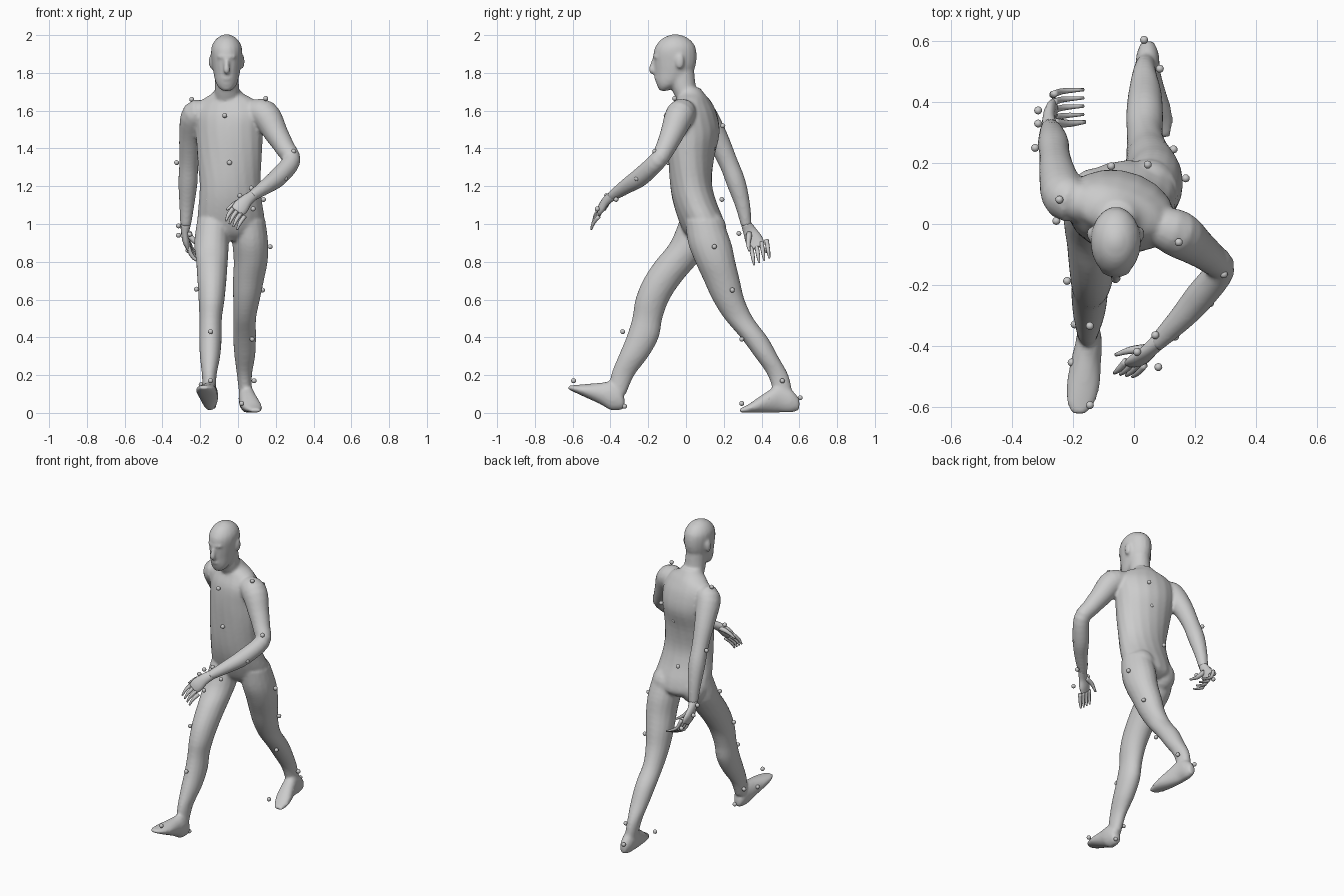
import bpy, bmesh, math
from mathutils import Vector, Matrix


def spline(rows, steps):
    # Catmull-Rom interpolation of whole section rows
    out = []
    for i in range(len(rows) - 1):
        p0, p1 = rows[max(i - 1, 0)], rows[i]
        p2, p3 = rows[i + 1], rows[min(i + 2, len(rows) - 1)]
        for s in range(steps):
            t = s / steps
            out.append([0.5 * (2 * b + (c - a) * t + (2 * a - 5 * b + 4 * c - d) * t * t
                               + (3 * b - a - 3 * c + d) * t ** 3)
                        for a, b, c, d in zip(p0, p1, p2, p3)])
    out.append(list(rows[-1]))
    return out


def loft(bm, rows, normal=None, ref=(1, 0, 0), sides=18, steps=4):
    # rows: x, y, z, half width, half depth, twist in degrees
    rows = spline([tuple(r) + (0,) * (6 - len(r)) for r in rows], steps)
    pts = [Vector(r[:3]) for r in rows]
    rings = []
    for i, r in enumerate(rows):
        n = Vector(normal) if normal else pts[min(i + 1, len(pts) - 1)] - pts[max(i - 1, 0)]
        n.normalize()
        u = Vector(ref) - n * n.dot(Vector(ref))
        u.normalize()
        u = Matrix.Rotation(math.radians(r[5]), 3, n) @ u
        v = n.cross(u)
        rings.append([bm.verts.new(pts[i] + u * r[3] * math.cos(a) + v * r[4] * math.sin(a))
                      for a in (2 * math.pi * k / sides for k in range(sides))])
    faces = [bm.faces.new(rings[0][::-1]), bm.faces.new(rings[-1])]
    for a, b in zip(rings, rings[1:]):
        for k in range(sides):
            j = (k + 1) % sides
            faces.append(bm.faces.new((a[k], a[j], b[j], b[k])))
    bmesh.ops.recalc_face_normals(bm, faces=faces)


def round_rows(rows):
    return [(x, y, z, r, r) for x, y, z, r in rows]


def blob(bm, centre, size):
    m = Matrix.Translation(centre) @ Matrix.Diagonal((*size, 1))
    bmesh.ops.create_uvsphere(bm, u_segments=16, v_segments=10, radius=1, matrix=m)


def finish(bm, name):
    me = bpy.data.meshes.new(name)
    for f in bm.faces:
        f.smooth = True
    bm.to_mesh(me)
    bm.free()
    ob = bpy.data.objects.new(name, me)
    bpy.context.collection.objects.link(ob)
    return ob


UP, BACK = (0, 0, 1), (0, 1, 0)
body = bmesh.new()

# Torso, twisted between hips and shoulders
loft(body, [(-.04, .10, .91, .07, .06, 10), (-.04, .10, .95, .17, .105, 10),
            (-.037, .08, 1.02, .18, .118, 8), (-.04, .045, 1.12, .168, .115, 4),
            (-.042, .026, 1.22, .162, .112, 0), (-.045, .028, 1.35, .172, .12, -8),
            (-.045, .042, 1.48, .182, .133, -15), (-.045, .04, 1.58, .185, .118, -17),
            (-.05, .04, 1.65, .15, .085, -17), (-.055, .03, 1.69, .085, .068, -10),
            (-.057, .015, 1.72, .06, .06, 0)], normal=UP)
# Buttocks
blob(body, (.05, .125, .97), (.09, .09, .10))
blob(body, (-.125, .095, .97), (.09, .09, .10))
# Neck and head
loft(body, [(-.055, .04, 1.62, .07, .07), (-.058, -.008, 1.71, .065, .066),
            (-.06, -.028, 1.81, .062, .072)], normal=UP)
loft(body, [(-.06, -.118, 1.705, .022, .022), (-.06, -.105, 1.725, .045, .045),
            (-.06, -.085, 1.755, .060, .076), (-.06, -.065, 1.80, .07, .10),
            (-.06, -.058, 1.85, .078, .112), (-.06, -.058, 1.91, .083, .114),
            (-.06, -.056, 1.95, .076, .10), (-.06, -.056, 1.985, .05, .065),
            (-.06, -.056, 2.004, .014, .016)], normal=UP)
# Nose, brow, lips and ears
loft(body, round_rows([(-.06, -.163, 1.89, .01), (-.06, -.176, 1.845, .013),
                       (-.06, -.181, 1.815, .017), (-.06, -.165, 1.80, .012)]))
blob(body, (-.06, -.156, 1.885), (.052, .02, .011))
blob(body, (-.06, -.155, 1.772), (.026, .014, .012))
for side in (-1, 1):
    blob(body, (-.06 + side * .083, -.032, 1.86), (.012, .023, .038))

# Arms: one swung forward, one swung back
loft(body, round_rows([(.06, 0, 1.59, .06), (.14, -.03, 1.58, .078), (.205, -.075, 1.475, .063),
                       (.25, -.11, 1.40, .053), (.283, -.15, 1.335, .049), (.215, -.24, 1.25, .05),
                       (.15, -.315, 1.20, .041), (.07, -.395, 1.145, .028)]), ref=(0, 0, 1))
loft(body, round_rows([(-.15, .07, 1.59, .06), (-.222, .085, 1.58, .076), (-.25, .16, 1.46, .062),
                       (-.26, .222, 1.33, .051), (-.265, .265, 1.22, .051),
                       (-.271, .30, 1.10, .04), (-.277, .32, .99, .028)]))
# Legs: horizontal sections
loft(body, [(-.13, .06, 1.03, .085, .09), (-.14, .025, .90, .092, .11), (-.138, -.05, .80, .084, .115),
            (-.138, -.125, .70, .077, .104), (-.14, -.178, .60, .069, .09),
            (-.145, -.205, .50, .06, .08), (-.146, -.23, .40, .06, .086),
            (-.148, -.278, .30, .054, .08), (-.152, -.335, .20, .039, .062),
            (-.152, -.362, .10, .034, .045)], normal=UP)
loft(body, [(.055, .095, 1.02, .09, .10), (.065, .125, .90, .095, .115), (.067, .155, .80, .09, .107),
            (.055, .19, .70, .082, .096), (.045, .225, .60, .071, .085),
            (.036, .28, .50, .06, .077), (.035, .36, .40, .061, .072),
            (.036, .425, .30, .055, .062), (.034, .487, .20, .04, .055),
            (.04, .515, .10, .034, .05)], normal=UP)
# Feet: heel to toe
loft(body, [(-.145, -.325, .05, .02, .025), (-.147, -.35, .075, .037, .06),
            (-.15, -.40, .09, .045, .075), (-.158, -.45, .102, .05, .058),
            (-.167, -.53, .117, .055, .036), (-.175, -.59, .128, .045, .019),
            (-.18, -.625, .135, .022, .008)], normal=BACK)
loft(body, [(.045, .60, .045, .02, .03), (.045, .56, .062, .036, .06), (.045, .50, .077, .042, .076),
            (.055, .44, .06, .048, .06), (.07, .38, .04, .052, .04),
            (.083, .33, .023, .045, .022), (.093, .285, .012, .025, .011)], normal=BACK)

# Fuse the parts into one skin
skin = finish(body, "body")
remesh = skin.modifiers.new("fuse", 'REMESH')
remesh.mode = 'VOXEL'
remesh.voxel_size = .009
remesh.use_smooth_shade = True
soften = skin.modifiers.new("soften", 'SMOOTH')
soften.factor, soften.iterations = .5, 5


# Hands: palm, four fingers, thumb
def hand(name, palm, ref, base, mid, tip, step, thumb):
    bm = bmesh.new()
    loft(bm, palm, ref=ref, sides=12)
    for i in range(4):
        chain = [Vector(p) + Vector(step) * i for p in (base, mid, tip)]
        loft(bm, [(*p, r, r) for p, r in zip(chain, (.012, .010, .005))], ref=ref, sides=8, steps=3)
    loft(bm, round_rows(thumb), ref=ref, sides=8, steps=3)
    finish(bm, name)


hand("forward_hand",
     [(.085, -.38, 1.155, .028, .026), (.045, -.42, 1.125, .034, .021),
      (.015, -.445, 1.09, .042, .019), (-.005, -.46, 1.065, .036, .012)], (.7, -.1, -.7),
     (-.025, -.45, 1.085), (-.05, -.478, 1.05), (-.065, -.49, 1.015), (.02, -.004, -.015),
     [(.035, -.41, 1.125, .016), (-.015, -.415, 1.11, .012), (-.06, -.43, 1.075, .006)])
hand("rear_hand",
     [(-.277, .318, 1.0, .028, .027), (-.28, .338, .96, .022, .036),
      (-.275, .36, .915, .02, .046), (-.262, .378, .875, .013, .042)], (1, 0, 0),
     (-.265, .345, .88), (-.235, .355, .82), (-.165, .36, .785), (0, .027, .012),
     [(-.268, .335, .95, .016), (-.215, .33, .895, .012), (-.16, .335, .86, .006)])

# Small round markers floating on the skin
trunk = [(.147, -.06, 1.665), (-.245, .08, 1.66), (-.07, -.105, 1.575), (-.045, -.095, 1.325),
         (-.16, -.025, 1.13), (.045, .195, 1.52), (-.015, .145, 1.4), (-.075, .19, 1.13)]
arms = [(.295, -.165, 1.385), (.25, -.26, 1.24), (.07, -.365, 1.19), (.135, -.37, 1.13),
        (.01, -.42, 1.15), (.08, -.47, 1.08), (-.325, .25, 1.325), (-.315, .33, .99),
        (-.255, .28, .95), (-.315, .373, .94), (-.265, .425, .86)]
legs = [(.17, .15, .88), (.13, .245, .65), (.075, .295, .39), (.085, .51, .17), (.09, .435, .075),
        (.033, .605, .08), (.02, .295, .05), (-.255, .01, .945), (-.22, -.187, .655),
        (-.145, -.335, .43), (-.195, -.33, .15), (-.205, -.455, .12), (-.145, -.595, .17),
        (-.13, -.325, .035)]
ball = bmesh.new()
blob(ball, (0, 0, 0), (.013,) * 3)
first = finish(ball, "marker")
first.location = trunk[0]
for p in (trunk + arms + legs)[1:]:
    m = bpy.data.objects.new("marker", first.data)
    m.location = p
    bpy.context.collection.objects.link(m)
